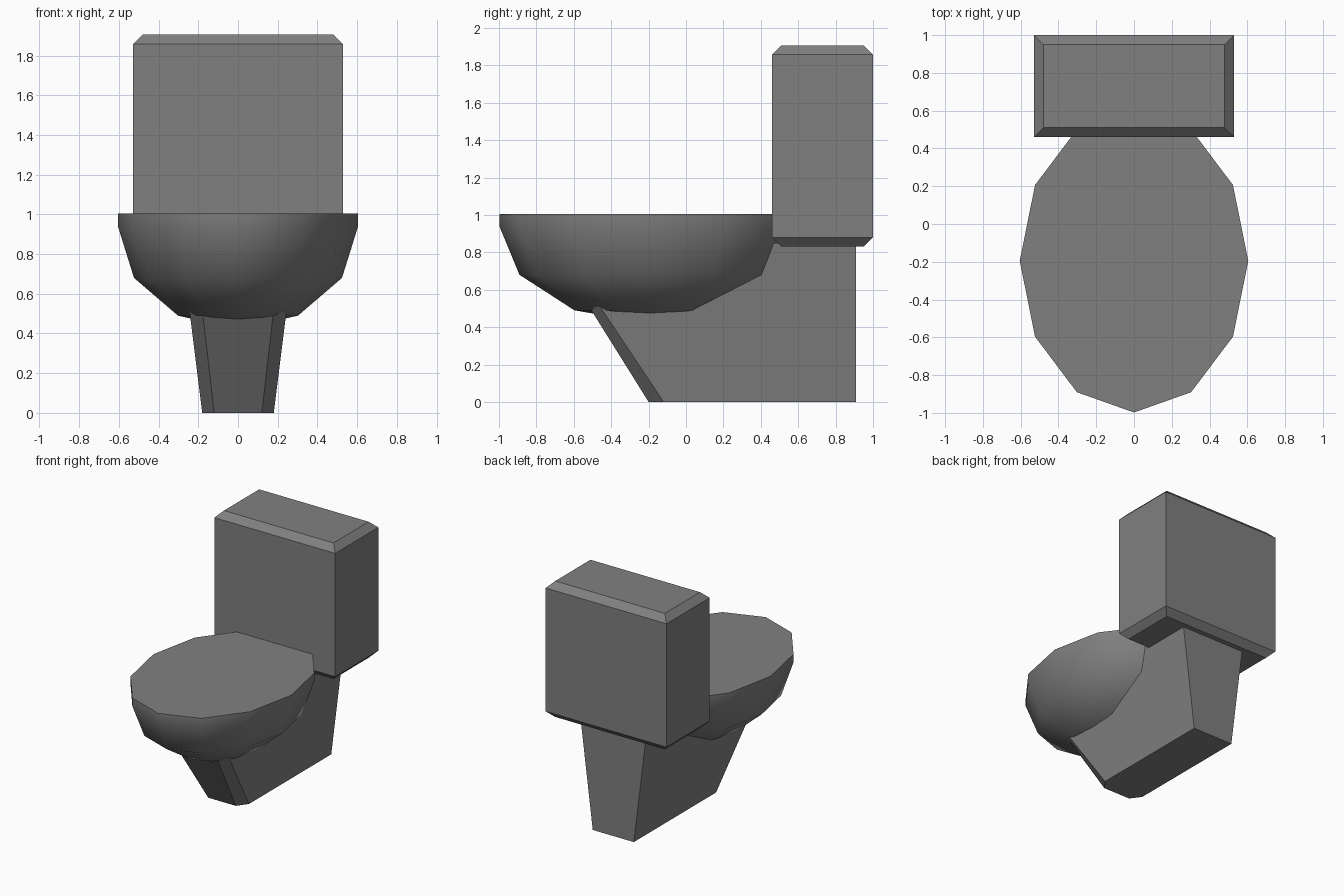
import bpy, bmesh, math

if "Cube" in bpy.data.objects:
    bpy.data.objects.remove(bpy.data.objects["Cube"])

grey = bpy.data.materials.new("ceramic grey")
grey.diffuse_color = (0.216, 0.216, 0.216, 1)
grey.use_nodes = True
grey.node_tree.nodes["Principled BSDF"].inputs["Base Color"].default_value = grey.diffuse_color


def loft(name, rings, pole=None):
    """Skin a stack of rings (bottom to top), optionally closing the bottom to a point."""
    bm = bmesh.new()
    loops = [[bm.verts.new(p) for p in ring] for ring in rings]
    n = len(loops[0])
    for a, b in zip(loops, loops[1:]):
        for i in range(n):
            j = (i + 1) % n
            bm.faces.new((a[i], a[j], b[j], b[i]))
    bm.faces.new(loops[-1])
    if pole:
        tip = bm.verts.new(pole)
        for i in range(n):
            bm.faces.new((loops[0][(i + 1) % n], loops[0][i], tip))
    else:
        bm.faces.new(loops[0][::-1])
    bmesh.ops.recalc_face_normals(bm, faces=bm.faces)
    mesh = bpy.data.meshes.new(name)
    bm.to_mesh(mesh)
    bm.free()
    mesh.materials.append(grey)
    obj = bpy.data.objects.new(name, mesh)
    bpy.context.collection.objects.link(obj)
    return obj


# Bowl: 12-sided half ellipsoid with a short upright rim
def oval(scale, z):
    return [(0.605 * scale * math.sin(k * math.pi / 6),
             -0.195 - 0.803 * scale * math.cos(k * math.pi / 6), z) for k in range(12)]


bowl = loft("bowl", [oval(0.5, 0.49), oval(0.866, 0.68), oval(1, 0.94), oval(1, 1.005)],
            pole=(0, -0.195, 0.42))
bpy.ops.object.select_all(action='DESELECT')
bowl.select_set(True)
bpy.context.view_layer.objects.active = bowl
bpy.ops.object.shade_smooth_by_angle(angle=math.radians(50))


# Cistern: box with bevelled top and bottom edges
def box_ring(inset, z):
    x, y0, y1 = 0.53 - inset, 0.46 + inset, 1.0 - inset
    return [(-x, y0, z), (x, y0, z), (x, y1, z), (-x, y1, z)]


loft("cistern", [box_ring(0.05, 0.83), box_ring(0, 0.88),
                 box_ring(0, 1.857), box_ring(0.05, 1.907)])


# Pedestal: widens upward and leans forward, front corners cut off
def foot_ring(z):
    w, f, lean = 0.18 + 0.125 * z, 0.12 + 0.115 * z, 0.625 * z
    y, c = -0.2 - lean, -0.12 - 0.665 * z
    half = [(f, y, z), (w, c, z), (w, 0.91, z)]
    return half + [(-x, yy, zz) for x, yy, zz in reversed(half)]


loft("pedestal", [foot_ring(0), foot_ring(0.85)])
